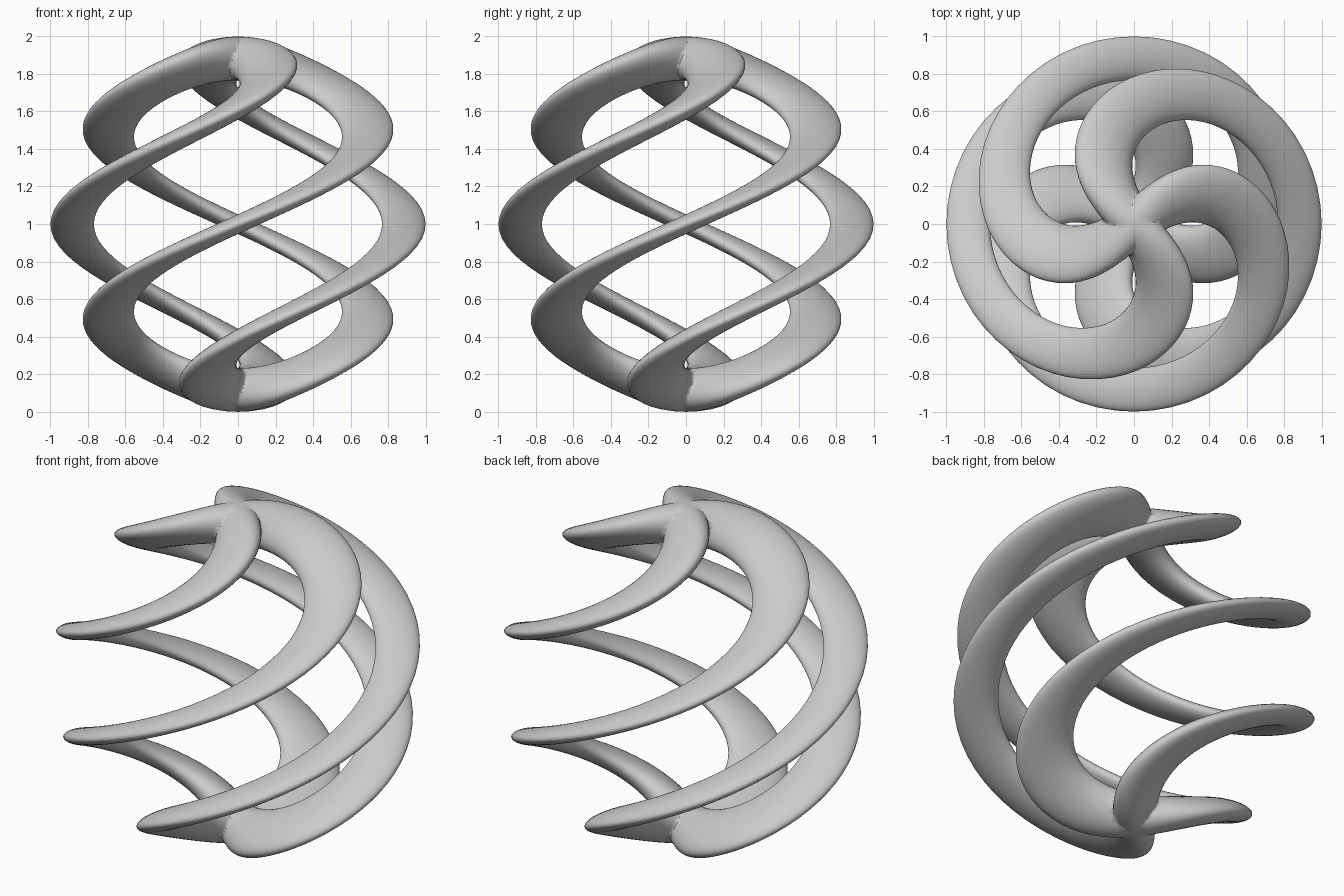
import bpy
from math import pi, sin, cos, radians

if "Cube" in bpy.data.objects:
    bpy.data.objects.remove(bpy.data.objects["Cube"])

RING_R, TUBE_R = 0.883, 0.116
TWIST_PER_UNIT = radians(144)


def upright_ring(name, turn):
    """Vertical torus whose plane contains the z axis."""
    bpy.ops.mesh.primitive_torus_add(
        major_radius=RING_R, minor_radius=TUBE_R,
        major_segments=160, minor_segments=36, rotation=(pi / 2, 0, turn))
    ob = bpy.context.object
    ob.name = name
    bpy.ops.object.transform_apply(location=False, rotation=True, scale=False)
    return ob


# Two crossed rings fused at the poles
cage = upright_ring("twisted_cage", 0)
cross = upright_ring("cross_ring", pi / 2)
bpy.ops.object.select_all(action='DESELECT')
bpy.context.view_layer.objects.active = cage
cage.select_set(True)
mod = cage.modifiers.new("fuse", 'BOOLEAN')
mod.operation = 'UNION'
mod.solver = 'EXACT'
mod.object = cross
bpy.ops.object.modifier_apply(modifier=mod.name)
bpy.data.objects.remove(cross, do_unlink=True)

# Twist the cage about the vertical axis and stand it on the floor
for v in cage.data.vertices:
    x, y, z = v.co
    a = TWIST_PER_UNIT * z
    v.co = (x * cos(a) - y * sin(a), x * sin(a) + y * cos(a),
            z + RING_R + TUBE_R)

bpy.ops.object.shade_smooth()
